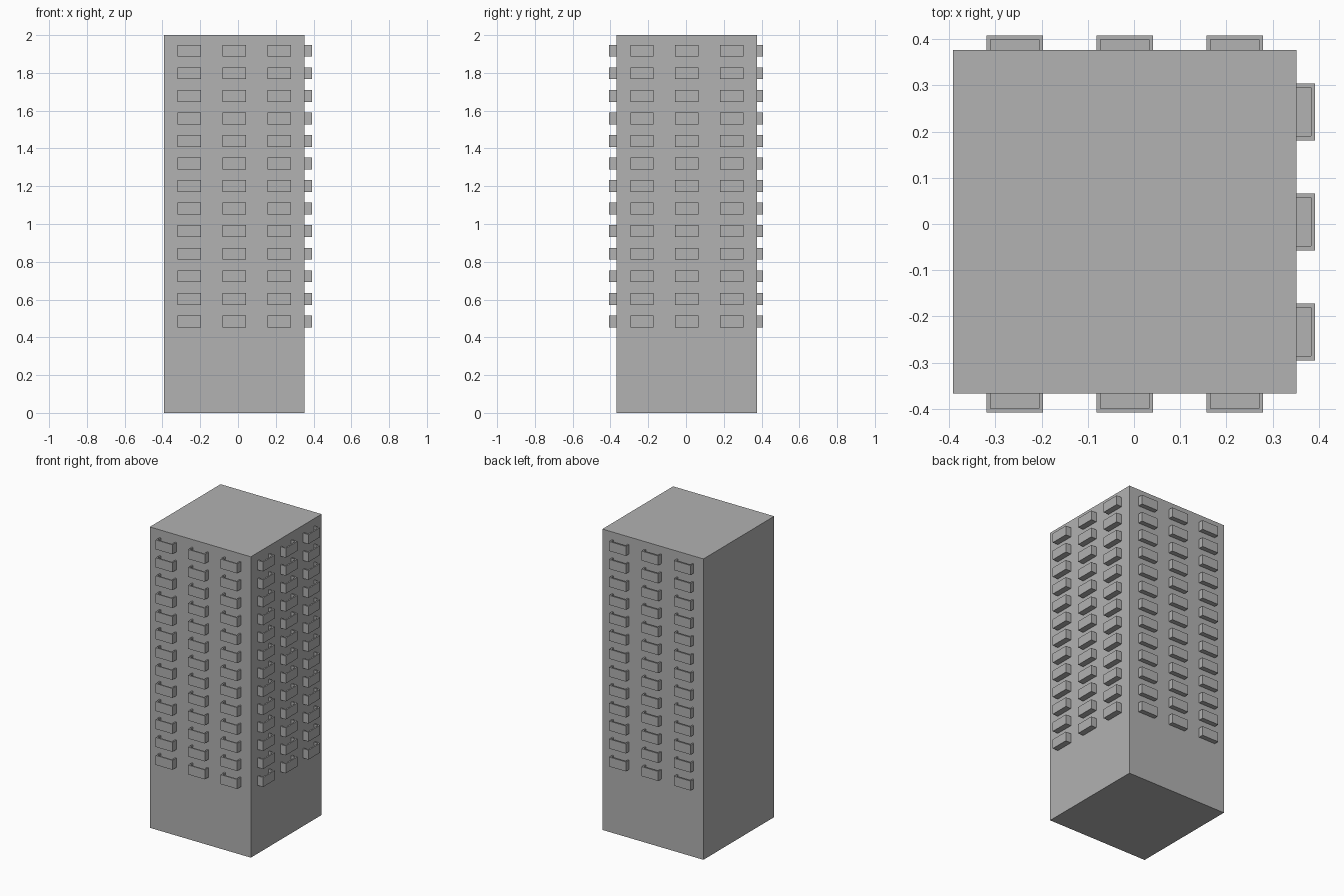
import bpy
import bmesh
from math import pi
from mathutils import Matrix, Vector

cube = bpy.data.objects.get("Cube")
if cube:
    bpy.data.objects.remove(cube, do_unlink=True)

concrete = bpy.data.materials.new("concrete_grey")
concrete.use_nodes = True
grey = (0.445, 0.445, 0.445, 1)
concrete.diffuse_color = grey
concrete.node_tree.nodes["Principled BSDF"].inputs["Base Color"].default_value = grey

# Tower body, offset so the balconies balance it around the origin
CENTRE = Vector((-0.02, 0.0045, 0))
HALF = 0.3715
HEIGHT = 2.0

# Balcony grid and size
FLOORS, FIRST, STOREY = 13, 0.453, 0.1194
COLUMN_STEP = 0.238
WIDTH, RAIL, WALL = 0.123, 0.063, 0.009


def add_box(bm, low, high, matrix=Matrix()):
    low, high = Vector(low), Vector(high)
    place = Matrix.Translation((low + high) / 2) @ Matrix.Diagonal((*(high - low), 1))
    bmesh.ops.create_cube(bm, size=1, matrix=matrix @ place)


def finish(name, bm):
    mesh = bpy.data.meshes.new(name)
    bm.to_mesh(mesh)
    bm.free()
    mesh.materials.append(concrete)
    obj = bpy.data.objects.new(name, mesh)
    bpy.context.collection.objects.link(obj)
    return obj


def add_balcony(bm, matrix, depth):
    """Open-topped tray projecting towards local -y."""
    w = WIDTH / 2
    add_box(bm, (-w, -depth, 0), (w, 0, WALL), matrix)
    add_box(bm, (-w, -depth, WALL), (w, WALL - depth, RAIL), matrix)
    for inner, outer in ((-w, WALL - w), (w - WALL, w)):
        add_box(bm, (inner, WALL - depth, WALL), (outer, 0, RAIL), matrix)


# Main block
bm = bmesh.new()
add_box(bm, CENTRE - Vector((HALF, HALF, 0)), CENTRE + Vector((HALF, HALF, HEIGHT)))
finish("tower_body", bm)

# Balconies on three sides; the remaining side is a blank wall
for side, angle, depth in (("front", 0, 0.041), ("left", pi / 2, 0.04), ("back", pi, 0.032)):
    bm = bmesh.new()
    turn = Matrix.Translation(CENTRE) @ Matrix.Rotation(angle, 4, "Z")
    for floor in range(FLOORS):
        for column in (-1, 0, 1):
            spot = Matrix.Translation((column * COLUMN_STEP, -HALF, FIRST + floor * STOREY))
            add_balcony(bm, turn @ spot, depth)
    finish(side + "_balconies", bm)
